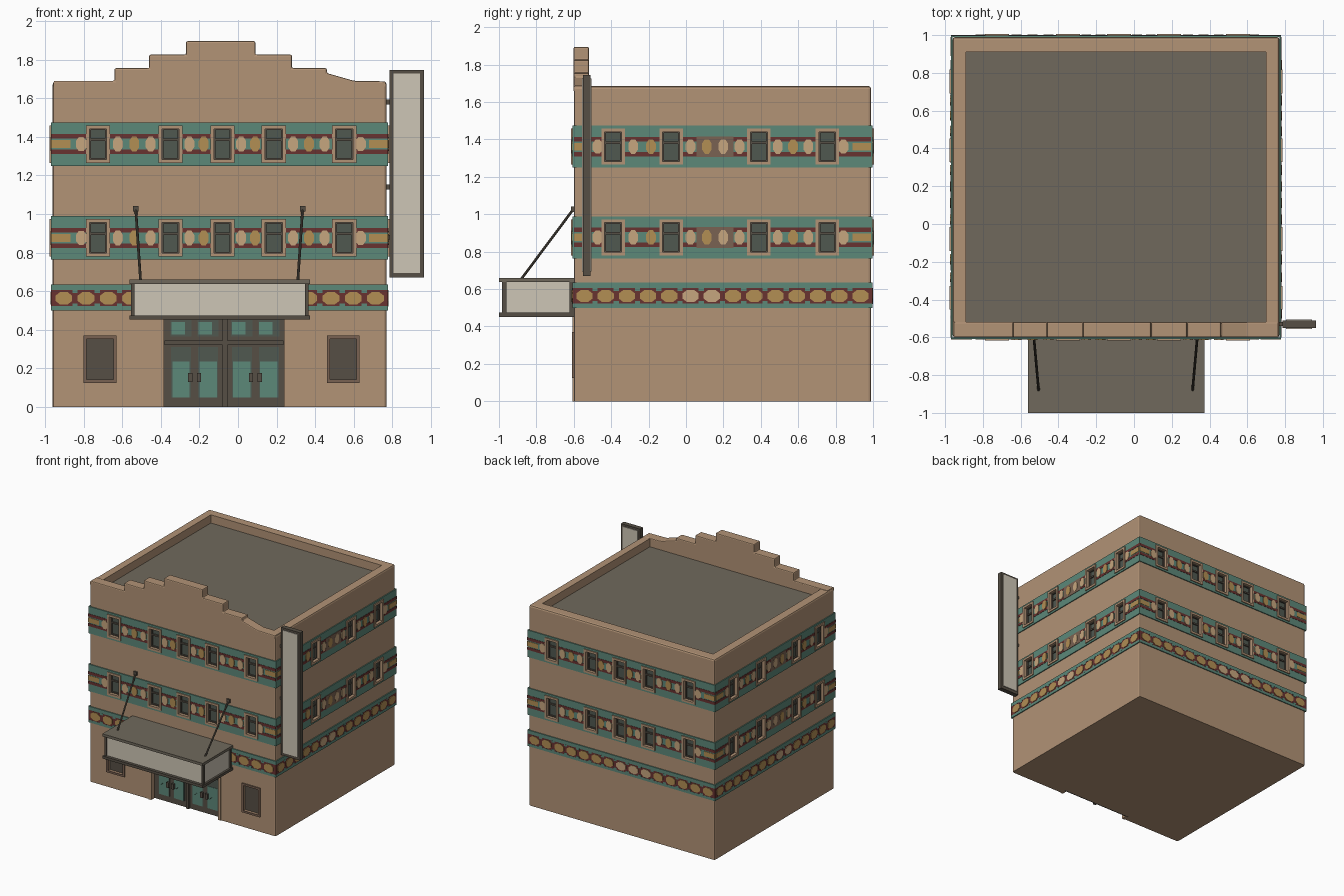
import bpy, bmesh, math
from mathutils import Matrix, Vector

if "Cube" in bpy.data.objects:
    bpy.data.objects.remove(bpy.data.objects["Cube"])

X0, X1, Y0, Y1, H = -0.96, 0.77, -0.60, 0.99, 1.685


def lin(c):
    c /= 255
    return c / 12.92 if c <= 0.04045 else ((c + 0.055) / 1.055) ** 2.4


COLS = {"tan_plaster": (178, 147, 118), "roof_grey": (112, 105, 92), "teal": (92, 136, 121),
        "maroon": (104, 50, 48), "gold": (178, 142, 84), "cream": (206, 198, 182),
        "dark_glass": (80, 88, 80), "dark_frame": (86, 79, 69), "brown": (122, 98, 82),
        "pale_tan": (198, 166, 126)}
NAMES = list(COLS)
MATS = []
for n, c in COLS.items():
    m = bpy.data.materials.new(n)
    m.diffuse_color = (*[lin(v) for v in c], 1)
    m.use_nodes = True
    m.node_tree.nodes["Principled BSDF"].inputs["Base Color"].default_value = m.diffuse_color
    MATS.append(m)
TAN, ROOF, TEAL, MAROON, GOLD, CREAM, GLASS, FRAME, BROWN, PALE = range(10)


def box(bm, lo, hi, mat):
    lo, hi = Vector(lo), Vector(hi)
    size = [abs(v) for v in hi - lo]
    mtx = Matrix.Translation((lo + hi) / 2) @ Matrix.Diagonal((*size, 1))
    vs = bmesh.ops.create_cube(bm, size=1, matrix=mtx)["verts"]
    for f in {f for v in vs for f in v.link_faces}:
        f.material_index = mat
    return vs


def prism(bm, a, b, mat):
    """Join two matching rings of points into a closed solid."""
    va, vb = [bm.verts.new(p) for p in a], [bm.verts.new(p) for p in b]
    n = len(va)
    fs = [bm.faces.new(va), bm.faces.new(vb[::-1])]
    fs += [bm.faces.new((va[i], vb[i], vb[(i + 1) % n], va[(i + 1) % n])) for i in range(n)]
    for f in fs:
        f.material_index = mat
    bmesh.ops.recalc_face_normals(bm, faces=fs)


def finish(bm, name):
    me = bpy.data.meshes.new(name)
    bm.to_mesh(me)
    bm.free()
    # keep only the materials this part uses
    used = sorted({p.material_index for p in me.polygons})
    for i in used:
        me.materials.append(MATS[i])
    for p in me.polygons:
        p.material_index = used.index(p.material_index)
    ob = bpy.data.objects.new(name, me)
    bpy.context.collection.objects.link(ob)
    return ob


def at(side, u, d, z):
    """Point on a wall: u along it, d outwards, z up."""
    return {"front": (u, Y0 - d, z), "back": (u, Y1 + d, z),
            "right": (X1 + d, u, z), "left": (X0 - d, u, z)}[side]


def wbox(bm, side, u0, u1, z0, z1, d0, d1, mat):
    box(bm, at(side, u0, d0, z0), at(side, u1, d1, z1), mat)


def oval(bm, side, u, z, ru, rz, d, mat):
    ring = [(u + ru * math.cos(math.pi * (k + .5) / 4), z + rz * math.sin(math.pi * (k + .5) / 4))
            for k in range(8)]
    prism(bm, [at(side, a, 0.004, b) for a, b in ring], [at(side, a, d, b) for a, b in ring], mat)


def frame(bm, side, u, z, hu, hz, w, d0, d1, mat):
    for s in (-1, 1):
        wbox(bm, side, u + s * hu, u + s * (hu - w), z - hz, z + hz, d0, d1, mat)
        wbox(bm, side, u - hu + w, u + hu - w, z + s * hz, z + s * (hz - w), d0, d1, mat)


XW, YW = [-0.725, -0.35, -0.08, 0.185, 0.55], [-0.39, -0.08, 0.39, 0.755]
SIDES = {"front": (X0, X1, XW), "back": (X0, X1, XW), "right": (Y0, Y1, YW), "left": (Y0, Y1, YW)}
FLOORS = (0.876, 1.362)

cut, bands, pats, wins = (bmesh.new() for _ in range(4))
for side, (a, b, ws) in SIDES.items():
    e = 0.008 if side in ("front", "back") else 0
    for zc in FLOORS:
        # teal band with gaps at windows
        for s in (-1, 1):
            wbox(bands, side, a - e, b + e, zc + s * 0.096, zc + s * 0.113, 0, 0.008, TEAL)
        edges = [a - e] + [w + s * 0.06 for w in ws for s in (-1, 1)] + [b + e]
        for i in range(0, len(edges), 2):
            g0, g1 = edges[i], edges[i + 1]
            L, mid = g1 - g0, (g0 + g1) / 2
            wbox(bands, side, g0, g1, zc - 0.096, zc + 0.096, 0, 0.008, TEAL)
            for s in (-1, 1):
                wbox(pats, side, g0, g1, zc + s * 0.028, zc + s * 0.052, 0, 0.010, MAROON)
            if i in (0, len(edges) - 2):
                # gold bars at the corners
                outer = g0 if i == 0 else g1
                inward = 1 if i == 0 else -1
                wbox(pats, side, outer, outer + inward * min(0.1, L * .6), zc - 0.02, zc + 0.02, 0, 0.011, GOLD)
                oval(pats, side, mid + inward * L * .35, zc, 0.03, 0.04, 0.0125, PALE)
                continue
            if L > 0.3:
                wbox(pats, side, mid - 0.1, mid + 0.1, zc - 0.055, zc + 0.055, 0, 0.0115, BROWN)
            n = max(2, round(L / 0.085))
            for k in range(n):
                oval(pats, side, g0 + L * (k + .5) / n, zc, 0.028, 0.042, 0.0135, GOLD if k % 3 == 1 else PALE)
        # windows
        for w in ws:
            wbox(cut, side, w - 0.045, w + 0.045, zc - 0.08, zc + 0.08, -0.03, 0.05, TAN)
            wbox(wins, side, w - 0.045, w + 0.045, zc - 0.08, zc + 0.08, -0.03, -0.022, GLASS)
            wbox(wins, side, w - 0.045, w + 0.045, zc + 0.015, zc + 0.028, -0.022, -0.012, FRAME)
            frame(wins, side, w, zc, 0.045, 0.08, 0.008, -0.022, -0.01, FRAME)
            frame(wins, side, w, zc, 0.063, 0.097, 0.018, -0.002, 0.016, TAN)
    # lower patterned band
    for z0, z1 in ((0.50, 0.522), (0.605, 0.635)):
        wbox(bands, side, a - e, b + e, z0, z1, 0, 0.008, TEAL)
    wbox(bands, side, a - e, b + e, 0.522, 0.605, 0, 0.007, MAROON)
    n = round((b - a) / 0.115)
    for k in range(n):
        u = a + (b - a) * (k + .5) / n
        oval(pats, side, u, 0.563, 0.047, 0.036, 0.011, PALE if n * .3 < k < n * .5 else GOLD)
        if k:
            v = a + (b - a) * k / n
            for s in (-1, 1):
                wbox(pats, side, v - 0.014, v + 0.014, 0.563 + s * 0.028, 0.563 + s * 0.042, 0, 0.009, TEAL)
# ground floor display windows
for u in (-0.715, 0.545):
    wbox(cut, "front", u - 0.07, u + 0.07, 0.14, 0.355, -0.025, 0.05, TAN)
    wbox(wins, "front", u - 0.07, u + 0.07, 0.14, 0.355, -0.025, -0.018, FRAME)
    frame(wins, "front", u, 0.2475, 0.085, 0.122, 0.016, -0.002, 0.01, BROWN)
finish(bands, "painted_bands")
finish(pats, "band_patterns")
finish(wins, "windows")

# entrance recess and roof recess
wbox(cut, "front", -0.405, 0.26, -0.05, 0.46, -0.05, 0.05, TAN)
box(cut, (-0.89, -0.52, 1.61), (0.70, 0.91, 1.9), TAN)

# main block with softened edges
bm = bmesh.new()
box(bm, (X0, Y0, 0), (X1, Y1, H), TAN)
bmesh.ops.bevel(bm, geom=[e for e in bm.edges if max(v.co.z for v in e.verts) > 1],
                offset=0.014, segments=2, profile=0.5, affect="EDGES")
body = finish(bm, "building_walls")
cutter = finish(cut, "opening_cutter")
cutter.hide_render = True
mod = body.modifiers.new("openings", "BOOLEAN")
mod.operation, mod.object, mod.solver = "DIFFERENCE", cutter, "EXACT"
bpy.context.view_layer.objects.active = body
bpy.ops.object.modifier_apply(modifier=mod.name)
bpy.data.objects.remove(cutter)

bm = bmesh.new()
box(bm, (-0.89, -0.52, 1.609), (0.70, 0.91, 1.616), ROOF)
finish(bm, "roof")

# stepped front parapet
prof = [(-0.955, 1.66), (-0.955, 1.69), (-0.64, 1.69), (-0.64, 1.755), (-0.46, 1.755), (-0.46, 1.825),
        (-0.27, 1.825), (-0.27, 1.895), (0.09, 1.895), (0.09, 1.825), (0.28, 1.825), (0.28, 1.755),
        (0.46, 1.755), (0.46, 1.73), (0.60, 1.69), (0.765, 1.687), (0.765, 1.66)]
bm = bmesh.new()
prism(bm, [(x, Y0 - 0.001, z) for x, z in prof], [(x, -0.519, z) for x, z in prof], TAN)
bmesh.ops.bevel(bm, geom=[e for e in bm.edges if min(v.co.z for v in e.verts) > 1.68],
                offset=0.008, segments=2, profile=0.5, affect="EDGES")
finish(bm, "stepped_parapet")

# entrance doors with transom lights
bm = bmesh.new()
wbox(bm, "front", -0.405, 0.26, 0, 0.46, -0.05, -0.04, FRAME)
for s in (-0.395, 0.25):
    wbox(bm, "front", s - 0.012, s + 0.012, 0, 0.46, -0.04, 0.006, TAN)
wbox(bm, "front", -0.38, 0.235, 0.322, 0.345, -0.04, -0.022, FRAME)
wbox(bm, "front", -0.08, -0.055, 0, 0.46, -0.04, -0.022, FRAME)
for c in (-0.225, 0.09):
    for s in (-1, 1):
        u = c + s * 0.07
        wbox(bm, "front", u - 0.052, u + 0.052, 0.05, 0.31, -0.04, -0.036, GLASS)
        oval(bm, "front", u - 0.004, 0.15, 0.001, 0.001, -0.039, GLASS)
        wbox(bm, "front", u - 0.045, u + 0.045, 0.05, 0.235, -0.036, -0.033, TEAL)
        wbox(bm, "front", u - 0.055, u + 0.055, 0.365, 0.45, -0.04, -0.036, GLASS)
        wbox(bm, "front", u - 0.05, u + 0.02, 0.375, 0.44, -0.036, -0.033, TEAL)
        wbox(bm, "front", c + s * 0.012, c + s * 0.034, 0.13, 0.175, -0.033, -0.015, FRAME)
finish(bm, "entrance_doors")

# canopy
bm = bmesh.new()
box(bm, (-0.545, -0.975, 0.47), (0.355, Y0, 0.645), CREAM)
box(bm, (-0.562, -1.0, 0.638), (0.372, Y0, 0.66), ROOF)
box(bm, (-0.562, -1.0, 0.452), (0.372, Y0, 0.474), FRAME)
for x in (-0.546, 0.356):
    for y in (-0.972, -0.612):
        box(bm, (x - 0.009, y - 0.012, 0.47), (x + 0.009, y + 0.012, 0.645), FRAME)
finish(bm, "entrance_canopy")

# canopy stay rods
bm = bmesh.new()
for xa, xb in ((-0.53, -0.505), (0.335, 0.31)):
    p, q = Vector((xa, Y0, 1.03)), Vector((xb, -0.88, 0.655))
    mtx = Matrix.Translation((p + q) / 2) @ (q - p).to_track_quat("Z", "Y").to_matrix().to_4x4()
    vs = bmesh.ops.create_cone(bm, cap_ends=True, segments=8, radius1=0.007, radius2=0.007,
                               depth=(q - p).length, matrix=mtx)["verts"]
    for f in {f for v in vs for f in v.link_faces}:
        f.material_index = FRAME
    wbox(bm, "front", xa - 0.014, xa + 0.014, 1.012, 1.042, 0, 0.014, FRAME)
finish(bm, "canopy_rods")

# vertical blade sign
bm = bmesh.new()
box(bm, (0.785, -0.55, 0.67), (0.963, -0.51, 1.745), FRAME)
for y0, y1 in ((-0.555, -0.549), (-0.511, -0.505)):
    box(bm, (0.806, y0, 0.695), (0.943, y1, 1.727), CREAM)
for z in (0.88, 1.14, 1.58):
    box(bm, (0.765, -0.54, z - 0.012), (0.79, -0.52, z + 0.012), FRAME)
finish(bm, "vertical_sign")
